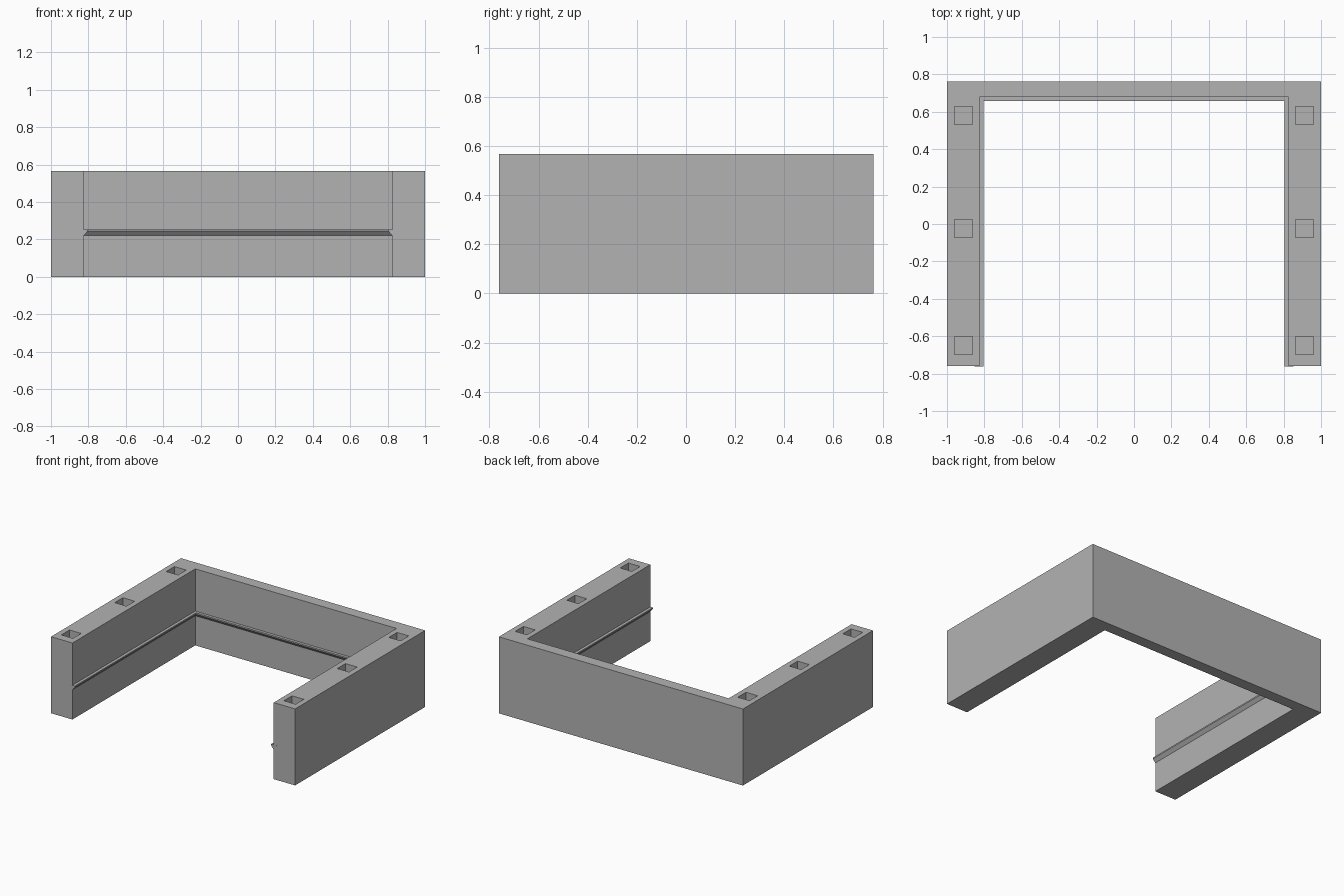
import bpy
import bmesh

cube = bpy.data.objects.get("Cube")
if cube:
    bpy.data.objects.remove(cube)

HEIGHT, FRONT, BACK = 0.567, -0.76, 0.762
INNER_X, INNER_Y = 0.825, 0.678

grey = bpy.data.materials.new("plain grey")
grey.use_nodes = True
colour = (0.45, 0.45, 0.45, 1)
grey.diffuse_color = colour
grey.node_tree.nodes["Principled BSDF"].inputs["Base Color"].default_value = colour


def finish(name, bm):
    bmesh.ops.recalc_face_normals(bm, faces=bm.faces)
    mesh = bpy.data.meshes.new(name)
    bm.to_mesh(mesh)
    bm.free()
    mesh.materials.append(grey)
    obj = bpy.data.objects.new(name, mesh)
    bpy.context.collection.objects.link(obj)
    return obj


def add_box(bm, low, high):
    verts = bmesh.ops.create_cube(bm, size=1)["verts"]
    for v in verts:
        v.co = [(a + b) / 2 + c * (b - a) for a, b, c in zip(low, high, v.co)]


# U-shaped wall, extruded up from its plan
bm = bmesh.new()
plan = [(-1, FRONT), (-INNER_X, FRONT), (-INNER_X, INNER_Y), (INNER_X, INNER_Y),
        (INNER_X, FRONT), (1, FRONT), (1, BACK), (-1, BACK)]
base = bm.faces.new([bm.verts.new((x, y, 0)) for x, y in plan])
top = bmesh.ops.extrude_face_region(bm, geom=[base], use_keep_orig=True)["geom"]
for v in top:
    if isinstance(v, bmesh.types.BMVert):
        v.co.z = HEIGHT
wall = finish("wall", bm)

# Square peg sockets sunk into the top of both arms
bm = bmesh.new()
for side in (-1, 1):
    for y in (-0.649, -0.024, 0.58):
        x = side * 0.912
        add_box(bm, (x - 0.048, y - 0.048, HEIGHT - 0.1),
                (x + 0.048, y + 0.048, HEIGHT + 0.1))
cutter = finish("socket_cutter", bm)
cutter.hide_render = True
cutter.hide_viewport = True
cut = wall.modifiers.new("sockets", 'BOOLEAN')
cut.operation = 'DIFFERENCE'
cut.solver = 'EXACT'
cut.object = cutter

# Ledge with a sloped underside, swept round the inside of the wall
# Profile: distance out from the inner wall face, height
profile = [(-0.027, 0.254), (0.021, 0.254), (0.021, 0.244), (0, 0.22), (-0.027, 0.244)]
bm = bmesh.new()
rings = []
for side, at_back in ((-1, False), (-1, True), (1, True), (1, False)):
    rings.append([bm.verts.new((side * (INNER_X - d),
                                INNER_Y - d if at_back else FRONT - 0.001, z))
                  for d, z in profile])
for a, b in zip(rings, rings[1:]):
    for i in range(len(profile)):
        j = (i + 1) % len(profile)
        bm.faces.new((a[i], a[j], b[j], b[i]))
bm.faces.new(rings[0])
bm.faces.new(rings[-1])
finish("shelf_ledge", bm)
